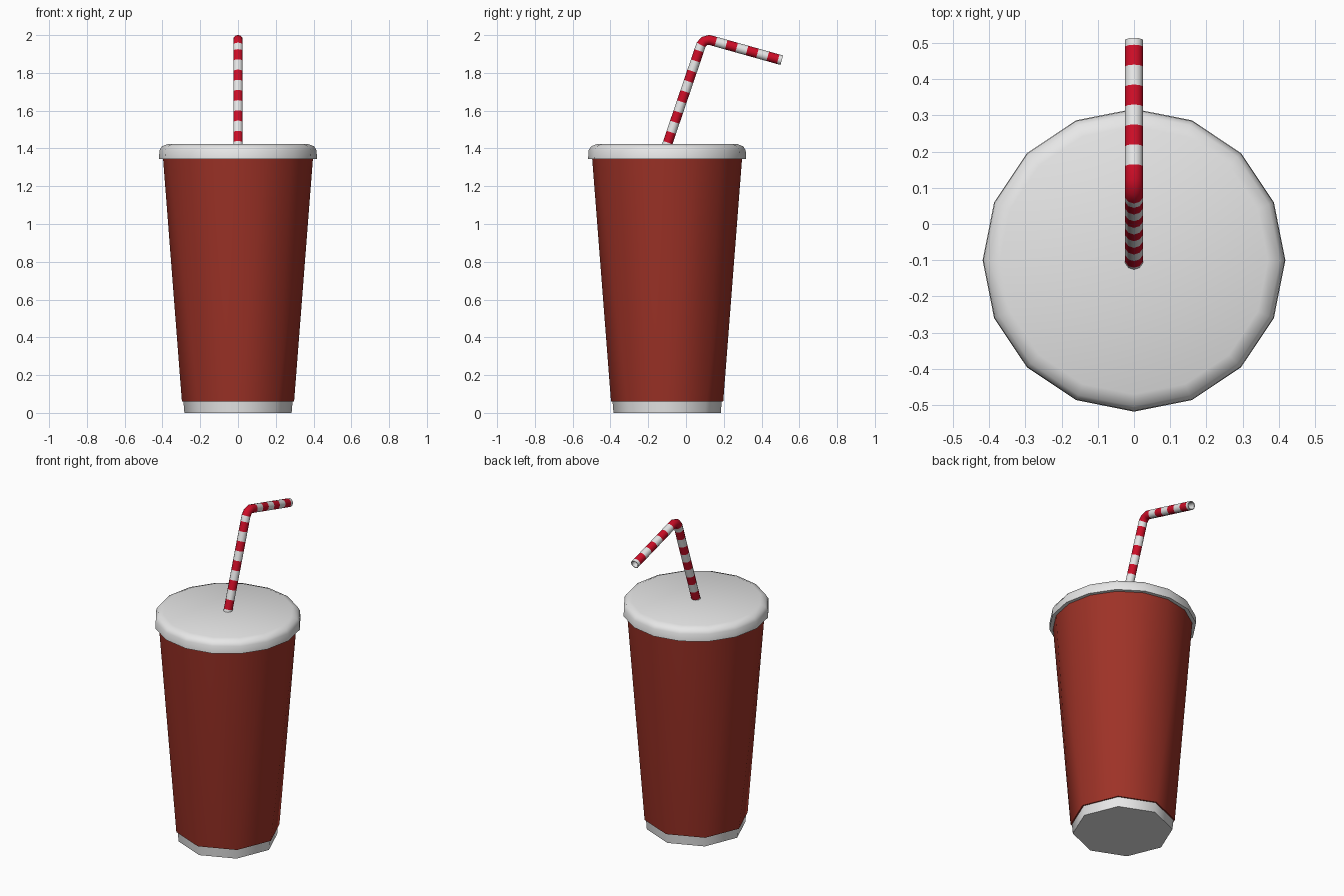
import bpy, bmesh, math
from mathutils import Vector

if "Cube" in bpy.data.objects:
    bpy.data.objects.remove(bpy.data.objects["Cube"])

CUP_Y = -0.10


def material(name, rgb):
    m = bpy.data.materials.new(name)
    m.diffuse_color = (*rgb, 1)
    m.use_nodes = True
    m.node_tree.nodes["Principled BSDF"].inputs["Base Color"].default_value = m.diffuse_color
    return m


WHITE = material("white", (0.8, 0.8, 0.8))
CUP_RED = material("brick_red", (0.34, 0.032, 0.02))
STRAW_RED = material("bright_red", (0.62, 0.004, 0.02))


def ring(bm, r, z, n):
    return [bm.verts.new((r * math.cos(2 * math.pi * i / n),
                          CUP_Y + r * math.sin(2 * math.pi * i / n), z)) for i in range(n)]


def bridge(bm, a, b, mat=0):
    n = len(a)
    for i in range(n):
        j = (i + 1) % n
        bm.faces.new((a[i], a[j], b[j], b[i])).material_index = mat


def finish(bm, name, mats, angle):
    bmesh.ops.recalc_face_normals(bm, faces=bm.faces)
    me = bpy.data.meshes.new(name)
    bm.to_mesh(me)
    bm.free()
    for m in mats:
        me.materials.append(m)
    ob = bpy.data.objects.new(name, me)
    bpy.context.collection.objects.link(ob)
    bpy.ops.object.select_all(action='DESELECT')
    bpy.context.view_layer.objects.active = ob
    ob.select_set(True)
    bpy.ops.object.shade_smooth_by_angle(angle=math.radians(angle))
    return ob


# Cup wall: eight sides at the foot, sixteen under the lid
bm = bmesh.new()
low, high = ring(bm, 0.297, 0.06, 8), ring(bm, 0.397, 1.35, 16)
for i in range(8):
    b, c = low[i], low[(i + 1) % 8]
    t, u, v = high[2 * i], high[2 * i + 1], high[(2 * i + 2) % 16]
    for f in ((b, u, t), (b, c, u), (c, v, u)):
        bm.faces.new(f)
bm.faces.new(low)
bm.faces.new(high)
finish(bm, "cup", [CUP_RED], 50)

# White foot band
bm = bmesh.new()
a, b = ring(bm, 0.284, 0, 8), ring(bm, 0.289, 0.062, 8)
bridge(bm, a, b)
bm.faces.new(a)
bm.faces.new(b)
finish(bm, "cup_foot", [WHITE], 50)

# Lid with rounded shoulder
bm = bmesh.new()
rings = [ring(bm, r, z, 16) for r, z in
         ((0.418, 1.345), (0.416, 1.39), (0.403, 1.411), (0.37, 1.424))]
for a, b in zip(rings, rings[1:]):
    bridge(bm, a, b)
bm.faces.new(rings[0])
bm.faces.new(rings[-1])
finish(bm, "lid", [WHITE], 50)


# Bent straw: centre points (y, z) with the colour of the segment that follows
def lower(z):
    return (-0.10 + 0.34 * (z - 1.42), z)


def upper(y):
    return (y, 1.975 - 0.28 * (y - 0.122))


path = [(lower(1.40), 0)]
path += [(lower(1.431 + 0.054 * k), 1 - k % 2) for k in range(9)]
path += [(lower(1.917), 0), (lower(1.948), 1), ((0.096, 1.968), 1), (upper(0.122), 1)]
path += [(upper(0.158 + 0.055 * k), k % 2) for k in range(6)]
path += [(upper(0.488), 0), (upper(0.507), 0)]
pts = [Vector((0, *p)) for p, _ in path]
SIDES = 10


def tube_ring(bm, i, r):
    t = (pts[min(i + 1, len(pts) - 1)] - pts[max(i - 1, 0)]).normalized()
    side = Vector((1, 0, 0))
    up = side.cross(t)
    return [bm.verts.new(pts[i] + r * (math.cos(w) * side + math.sin(w) * up))
            for w in (2 * math.pi * (k + 0.5) / SIDES for k in range(SIDES))]


bm = bmesh.new()
outer = [tube_ring(bm, i, 0.026) for i in range(len(pts))]
for i in range(len(pts) - 1):
    bridge(bm, outer[i], outer[i + 1], path[i][1])
bm.faces.new(outer[0])
# Hollow mouth
lip, deep = tube_ring(bm, len(pts) - 1, 0.021), tube_ring(bm, len(pts) - 4, 0.021)
bridge(bm, outer[-1], lip)
bridge(bm, lip, deep)
bm.faces.new(deep)
finish(bm, "straw", [WHITE, STRAW_RED], 50)
